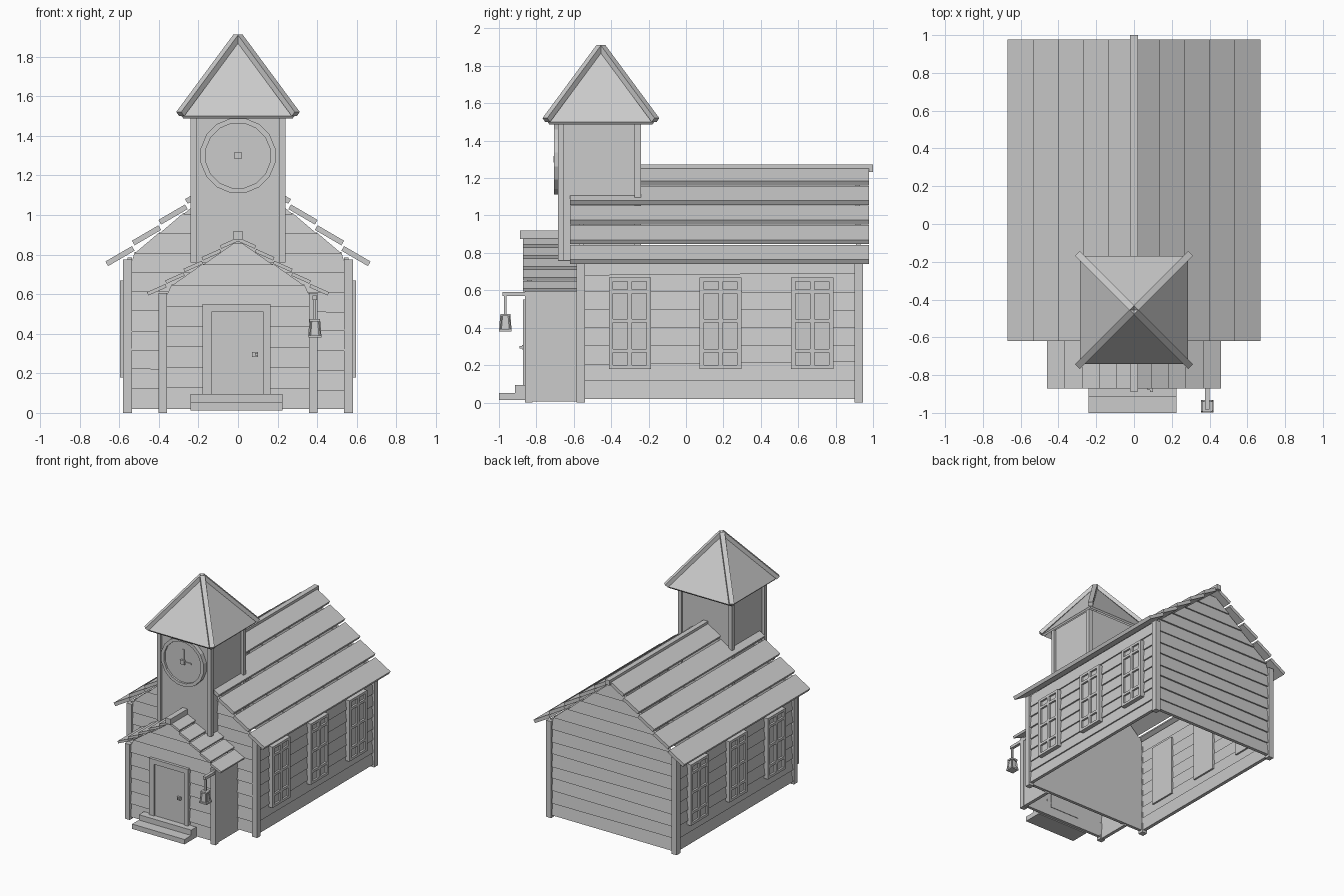
import bpy, bmesh, math, random
from mathutils import Vector

if "Cube" in bpy.data.objects:
    bpy.data.objects.remove(bpy.data.objects["Cube"])

random.seed(4)
CY = -0.455                     # tower centre in y


def finish(name, bm):
    bmesh.ops.recalc_face_normals(bm, faces=bm.faces)
    me = bpy.data.meshes.new(name)
    bm.to_mesh(me)
    bm.free()
    ob = bpy.data.objects.new(name, me)
    bpy.context.collection.objects.link(ob)
    return ob


def hexa(bm, bottom, top):
    """Six-sided solid from two rings of four points."""
    a = [bm.verts.new(p) for p in bottom]
    b = [bm.verts.new(p) for p in top]
    bm.faces.new(a)
    bm.faces.new(b)
    for i in range(4):
        j = (i + 1) % 4
        bm.faces.new((a[i], a[j], b[j], b[i]))


def add_box(bm, x, y, z):
    ring = [(x[0], y[0]), (x[1], y[0]), (x[1], y[1]), (x[0], y[1])]
    hexa(bm, [(*p, z[0]) for p in ring], [(*p, z[1]) for p in ring])


def boxes(name, *specs):
    bm = bmesh.new()
    for s in specs:
        add_box(bm, *s)
    return finish(name, bm)


def add_beam(bm, p, q, w, t):
    p, q = Vector(p), Vector(q)
    d = (q - p).normalized()
    s = Vector((0, 0, 1)).cross(d).normalized()
    u = d.cross(s)
    off = [s * w * a + u * t * b for a, b in ((-.5, -.5), (.5, -.5), (.5, .5), (-.5, .5))]
    hexa(bm, [p + o for o in off], [q + o for o in off])


def siding(name, place, half, z0, z1, pitch=0.1):
    """Lapped, slightly crooked boards; half(z) is the wall half width."""
    bm = bmesh.new()
    n = round((z1 - z0) / pitch)
    step = (z1 - z0) / n
    for i in range(n):
        a, b = z0 + i * step, z0 + (i + 1) * step
        tilt = random.uniform(-.007, .007) if 0 < i and half(b) == half(z0) else 0
        lo, hi = half(a), half(b)
        out = random.uniform(.010, .014)
        bot = [(-lo, out, a - tilt), (lo, out, a + tilt), (lo, -.014, a + tilt), (-lo, -.014, a - tilt)]
        top = [(-hi, 0, b + .006), (hi, 0, b + .006), (hi, -.022, b + .006), (-hi, -.022, b + .006)]
        hexa(bm, [place(*p) for p in bot], [place(*p) for p in top])
    return finish(name, bm)


def plank_roof(name, X, ze, dz, t, y0, y1, n=5):
    """Overlapping planks stepping up both slopes."""
    bm = bmesh.new()
    dx = X / n
    nrm = Vector((dz - t, dx)).normalized() * t
    for side in (-1, 1):
        for i in range(n):
            p = Vector((X - i * dx, ze + i * dz))
            q = Vector((X - (i + 1) * dx, ze + (i + 1) * dz - t))
            ring = [p, q, q - nrm, p - nrm]
            hexa(bm, [(side * v.x, y0, v.y) for v in ring], [(side * v.x, y1, v.y) for v in ring])
    return finish(name, bm)


def gable(w, ze, zr):
    return lambda z: w if z <= ze else max(.004, w * (zr - z) / (zr - ze))


# main hall walls
main = gable(.555, .78, 1.225)
siding("front_wall", lambda u, d, z: (u, -.565 - d, z), main, .02, 1.2)
siding("back_wall", lambda u, d, z: (u, .925 + d, z), main, .02, 1.2)
for s, side in ((-1, "left"), (1, "right")):
    siding(side + "_wall", lambda u, d, z: (s * (.558 + d), .18 + u, z), lambda z: .74, .02, .78)
boxes("corner_posts", *[((sx * .535, sx * .58), y, (0, .775))
                        for sx in (-1, 1) for y in ((-.585, -.54), (.9, .947))])

# main roof
plank_roof("main_roof", .67, .765, .105, .027, -.62, .978)
boxes("main_ridge_cap", ((-.02, .02), (-.3, 1.0), (1.232, 1.272)))

# side windows: backing panel plus frame and glazing bars
for s, side in ((-1, "left"), (1, "right")):
    for k, yc in enumerate((-.3, .185, .675)):
        h = .113
        parts = [((s * .525, s * .582), (yc - h, yc + h), (.18, .668))]
        fx = (s * .57, s * .597)
        parts += [(fx, (yc + c - .012, yc + c + .012), (.18, .668)) for c in (-h + .012, 0, h - .012)]
        parts += [(fx, (yc - h, yc + h), (z - .01, z + .01)) for z in (.19, .277, .437, .594, .658)]
        boxes(f"{side}_window_{k + 1}", *parts)

# porch
siding("porch_front_wall", lambda u, d, z: (u, -.838 - d, z), gable(.385, .61, .865), .02, .85)
boxes("porch_side_walls", *[((s * .37, s * .397), (-.85, -.56), (.005, .6)) for s in (-1, 1)])
boxes("porch_posts", *[((s * .358, s * .402), (-.862, -.82), (0, .605)) for s in (-1, 1)])
plank_roof("porch_roof", .46, .61, .059, .018, -.872, -.57)
boxes("porch_ridge_cap", ((-.022, .022), (-.888, -.6), (.875, .92)))

# door, frame, handle and steps
boxes("door_frame", ((-.18, -.135), (-.872, -.82), (.09, .55)),
      ((.13, .165), (-.872, -.82), (.09, .55)), ((-.18, .165), (-.872, -.82), (.51, .55)))
boxes("door", ((-.135, .13), (-.862, -.815), (.09, .51)))
boxes("door_handle", ((.072, .1), (-.878, -.86), (.283, .308)), ((.085, .1), (-.89, -.875), (.29, .303)))
boxes("steps", ((-.24, .225), (-1.0, -.85), (.013, .052)), ((-.24, .225), (-.915, -.85), (.052, .095)))

# clock tower
boxes("tower_body", ((-.22, .22), (CY - .215, CY + .205), (.76, 1.53)))
boxes("tower_posts", *[((sx * .208, sx * .24), y, (.76, 1.52))
                       for sx in (-1, 1) for y in ((-.685, -.652), (-.275, -.24))])

# pyramid roof of the tower, open below
bm = bmesh.new()
r = .285
base = [bm.verts.new((sx * r, CY + sy * r, 1.5)) for sx, sy in ((-1, -1), (1, -1), (1, 1), (-1, 1))]
apex = bm.verts.new((0, CY, 1.9))
for i in range(4):
    bm.faces.new((base[i], base[(i + 1) % 4], apex))
mod = finish("tower_roof", bm).modifiers.new("thickness", 'SOLIDIFY')
mod.thickness = .018

# hip rafters
bm = bmesh.new()
for sx in (-1, 1):
    for sy in (-1, 1):
        add_beam(bm, (sx * .004, CY + sy * .004, 1.9), (sx * .292, CY + sy * .292, 1.51), .036, .03)
finish("tower_hip_beams", bm)


# clock: rim, recessed face, hub and hands
def ring(bm, r, y):
    return [bm.verts.new((r * math.cos((k + .5) * math.pi / 8), y, 1.3 + r * math.sin((k + .5) * math.pi / 8)))
            for k in range(16)]


bm = bmesh.new()
loops = [ring(bm, *p) for p in ((.192, -.66), (.192, -.706), (.166, -.706), (.166, -.69))]
for a, b in zip(loops, loops[1:]):
    for k in range(16):
        j = (k + 1) % 16
        bm.faces.new((a[k], a[j], b[j], b[k]))
bm.faces.new(loops[0])
bm.faces.new(loops[-1])
finish("clock", bm)
boxes("clock_hands", ((-.018, .018), (-.708, -.68), (1.284, 1.318)),
      ((-.007, .007), (-.697, -.68), (1.3, 1.4)), ((0, .07), (-.697, -.68), (1.294, 1.306)))

# hanging lantern on its bracket
LX, LY = .388, -.966
boxes("lantern_bracket", ((LX - .012, LX + .012), (-.982, -.8), (.57, .592)),
      ((LX - .007, LX + .007), (LY - .007, LY + .007), (.465, .575)))
boxes("lantern_plates", ((LX - .033, LX + .033), (LY - .033, LY + .033), (.38, .392)),
      ((LX - .027, LX + .027), (LY - .027, LY + .027), (.462, .474)))
bm = bmesh.new()
quad = ((-1, -1), (1, -1), (1, 1), (-1, 1))
hexa(bm, [(LX + .023 * a, LY + .023 * b, .39) for a, b in quad],
     [(LX + .017 * a, LY + .017 * b, .465) for a, b in quad])
for a, b in quad:
    add_beam(bm, (LX + .027 * a, LY + .027 * b, .39), (LX + .021 * a, LY + .021 * b, .465), .009, .009)
finish("lantern_body", bm)
